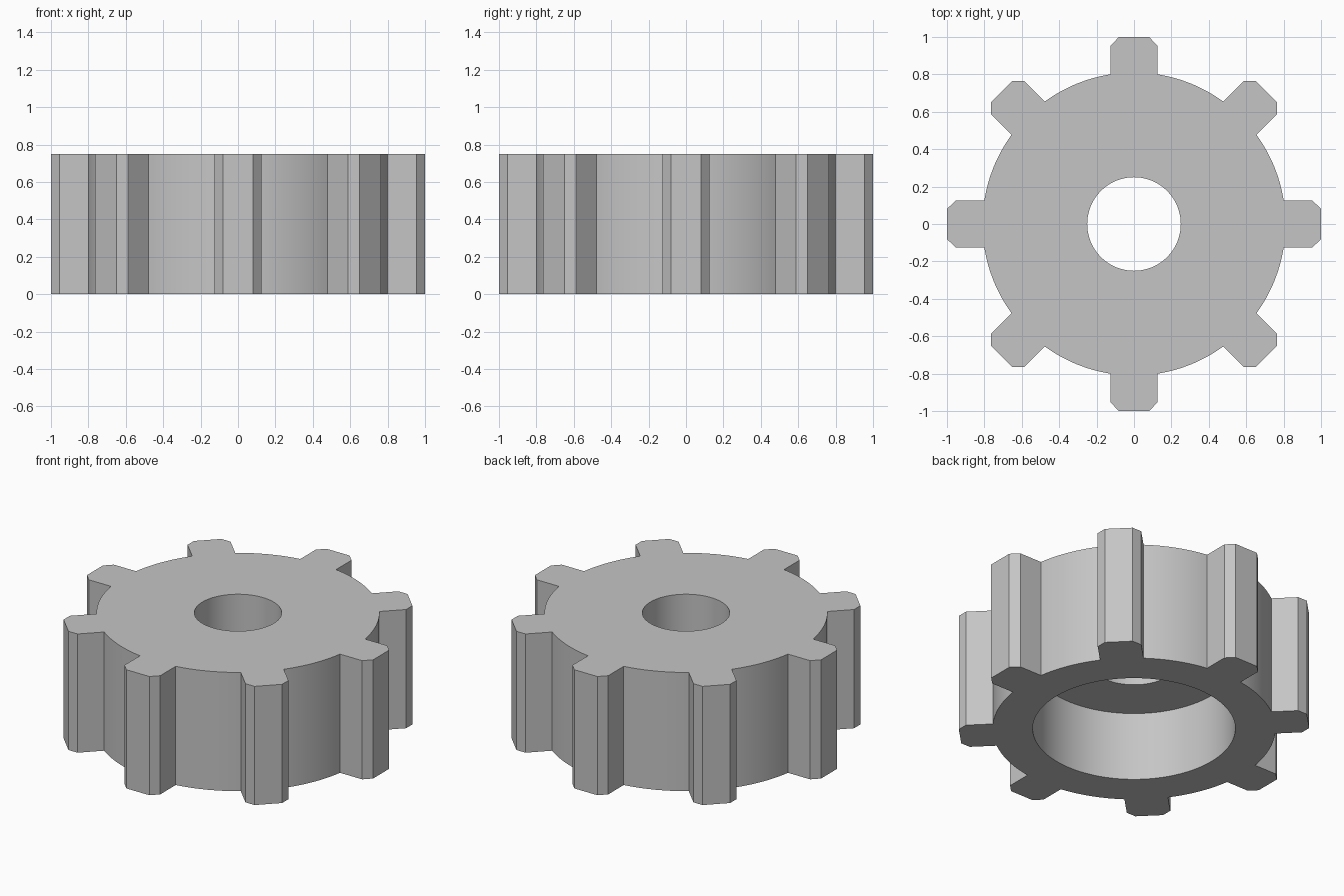
import bpy
import bmesh
from math import asin, cos, sin, sqrt, tau
from mathutils import Matrix

cube = bpy.data.objects.get("Cube")
if cube:
    bpy.data.objects.remove(cube, do_unlink=True)

HEIGHT = 0.75
BODY_R = 0.81
TEETH = 8
TOOTH_HALF = 0.125
TIP_HALF = 0.08
CHAMFER_R = 0.955
HOLE_R = 0.25
RECESS_R = 0.58
RECESS_TOP = 0.435
ARC_STEPS = 16

grey = bpy.data.materials.new("plain grey")
grey.use_nodes = True
colour = (0.56, 0.56, 0.56, 1)
grey.diffuse_color = colour
grey.node_tree.nodes["Principled BSDF"].inputs["Base Color"].default_value = colour


def gear_outline():
    """One chamfered tooth and the arc after it, repeated around the axis."""
    root = sqrt(BODY_R ** 2 - TOOTH_HALF ** 2)
    tooth = [(root, -TOOTH_HALF), (CHAMFER_R, -TOOTH_HALF), (1, -TIP_HALF),
             (1, TIP_HALF), (CHAMFER_R, TOOTH_HALF), (root, TOOTH_HALF)]
    half = asin(TOOTH_HALF / BODY_R)
    gap = tau / TEETH - 2 * half
    for i in range(1, ARC_STEPS):
        a = half + gap * i / ARC_STEPS
        tooth.append((BODY_R * cos(a), BODY_R * sin(a)))
    points = []
    for k in range(TEETH):
        c, s = cos(tau * k / TEETH), sin(tau * k / TEETH)
        points += [(x * c - y * s, x * s + y * c) for x, y in tooth]
    return points


def make_object(name, bm):
    bmesh.ops.recalc_face_normals(bm, faces=bm.faces)
    mesh = bpy.data.meshes.new(name)
    bm.to_mesh(mesh)
    bm.free()
    mesh.materials.append(grey)
    obj = bpy.data.objects.new(name, mesh)
    bpy.context.collection.objects.link(obj)
    return obj


def cut_cylinder(target, name, radius, bottom, top):
    bm = bmesh.new()
    bmesh.ops.create_cone(bm, cap_ends=True, segments=96, radius1=radius,
                          radius2=radius, depth=top - bottom,
                          matrix=Matrix.Translation((0, 0, (top + bottom) / 2)))
    cutter = make_object(name, bm)
    cutter.hide_render = True
    mod = target.modifiers.new(name, "BOOLEAN")
    mod.operation = "DIFFERENCE"
    mod.solver = "EXACT"
    mod.object = cutter
    bpy.context.view_layer.objects.active = target
    bpy.ops.object.modifier_apply(modifier=name)
    bpy.data.objects.remove(cutter, do_unlink=True)


# Toothed wheel body
bm = bmesh.new()
face = bm.faces.new([bm.verts.new((x, y, 0)) for x, y in gear_outline()])
extruded = bmesh.ops.extrude_face_region(bm, geom=[face], use_keep_orig=True)
top_verts = [v for v in extruded["geom"] if isinstance(v, bmesh.types.BMVert)]
bmesh.ops.translate(bm, verts=top_verts, vec=(0, 0, HEIGHT))
wheel = make_object("toothed_wheel", bm)

# Wide recess underneath, then the axle hole through the top
cut_cylinder(wheel, "recess_cutter", RECESS_R, -0.1, RECESS_TOP)
cut_cylinder(wheel, "axle_hole_cutter", HOLE_R, RECESS_TOP - 0.1, HEIGHT + 0.1)

# Smooth round walls with crisp tooth edges
bpy.ops.object.select_all(action="DESELECT")
wheel.select_set(True)
bpy.context.view_layer.objects.active = wheel
bpy.ops.object.shade_smooth_by_angle(angle=0.5)
